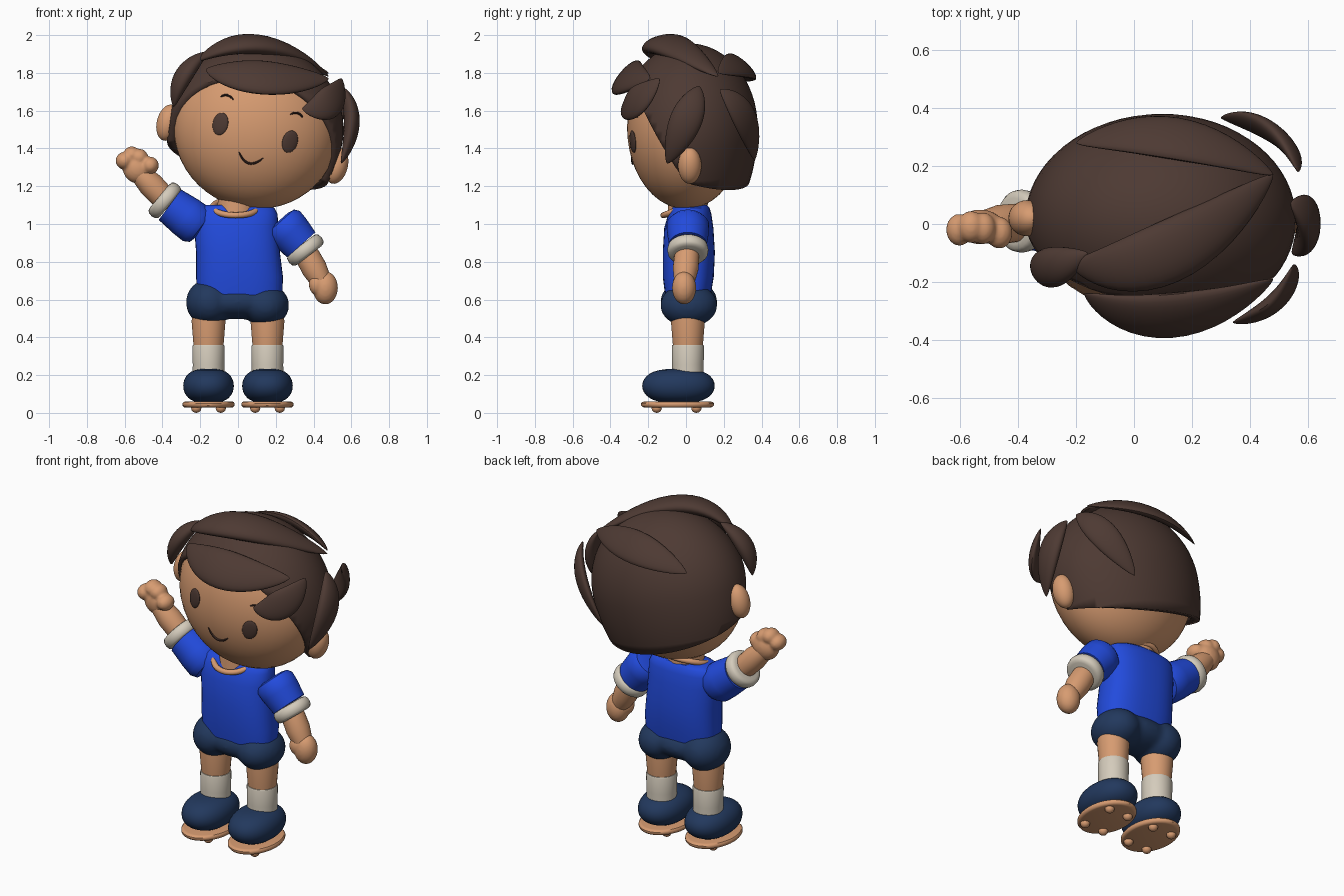
import bpy, bmesh, math
from mathutils import Vector, Matrix

if "Cube" in bpy.data.objects:
    bpy.data.objects.remove(bpy.data.objects["Cube"])

def material(name, rgb):
    m = bpy.data.materials.new(name)
    m.diffuse_color = (*rgb, 1)
    m.use_nodes = True
    m.node_tree.nodes["Principled BSDF"].inputs["Base Color"].default_value = m.diffuse_color
    return m

SKIN = material("skin", (0.68, 0.33, 0.165))
HAIR = material("dark_brown", (0.075, 0.042, 0.033))
INK = material("ink_brown", (0.04, 0.02, 0.016))
BLUE = material("shirt_blue", (0.016, 0.07, 0.72))
NAVY = material("navy", (0.016, 0.04, 0.11))
CREAM = material("cream", (0.66, 0.60, 0.50))

def finish(bm, name, mat, angle=40):
    bmesh.ops.recalc_face_normals(bm, faces=bm.faces)
    me = bpy.data.meshes.new(name)
    bm.to_mesh(me)
    bm.free()
    me.materials.append(mat)
    me.shade_smooth()
    me.set_sharp_from_angle(angle=math.radians(angle))
    ob = bpy.data.objects.new(name, me)
    bpy.context.collection.objects.link(ob)
    return ob

def add_ball(bm, loc, size, rot=Matrix(), seg=32):
    m = Matrix.Translation(loc) @ rot @ Matrix.Diagonal((*size, 1))
    bmesh.ops.create_uvsphere(bm, u_segments=seg, v_segments=seg // 2, radius=1, matrix=m)

def ball(name, mat, loc, size, rot=Matrix(), seg=32):
    bm = bmesh.new()
    add_ball(bm, loc, size, rot, seg)
    return finish(bm, name, mat)

def blend(name, mat, balls, voxel, passes):
    """Balls melted into one soft surface."""
    bm = bmesh.new()
    for loc, size in balls:
        add_ball(bm, loc, size)
    ob = finish(bm, name, mat, 180)
    mod = ob.modifiers.new("blend", 'REMESH')
    mod.mode = 'VOXEL'
    mod.voxel_size = voxel
    mod.use_smooth_shade = True
    mod = ob.modifiers.new("soften", 'SMOOTH')
    mod.iterations = passes

def loft(name, mat, rings, n=28, power=1.0):
    """Skin rings given as (centre, half-axis u, half-axis v)."""
    bm = bmesh.new()
    loops = []
    for c, u, v in rings:
        loop = []
        for i in range(n):
            a = 2 * math.pi * i / n
            ca, sa = math.cos(a), math.sin(a)
            x = math.copysign(abs(ca) ** power, ca)
            y = math.copysign(abs(sa) ** power, sa)
            loop.append(bm.verts.new(Vector(c) + u * x + v * y))
        loops.append(loop)
    for p, q in zip(loops, loops[1:]):
        for i in range(n):
            j = (i + 1) % n
            bm.faces.new((p[i], p[j], q[j], q[i]))
    bm.faces.new(loops[0])
    bm.faces.new(loops[-1])
    return finish(bm, name, mat)

def tube(name, mat, a, b, profile):
    """Round part from a to b with (fraction, radius) profile."""
    a, b = Vector(a), Vector(b)
    u = (b - a).orthogonal().normalized()
    v = (b - a).normalized().cross(u)
    return loft(name, mat, [(a.lerp(b, t), u * r, v * r) for t, r in profile])

HEAD_C = Vector((0.098, 0, 1.51))
TILT = Matrix.Rotation(0.25, 4, 'Y')
HEAD = Matrix.Translation(HEAD_C) @ TILT

def lock(name, mat, a, mid, c, wide, thick, n=24, taper=0.7, steps=24):
    """Pointed flat strand curving through three points around the head."""
    a, mid, c = Vector(a), Vector(mid), Vector(c)
    k = 2 * mid - (a + c) / 2
    rings = []
    for i in range(steps + 1):
        t = 0.5 - 0.5 * math.cos(math.pi * i / steps)
        p = a * (1 - t) ** 2 + k * 2 * t * (1 - t) + c * t * t
        d = ((k - a) * (1 - t) + (c - k) * t).normalized()
        nrm = p - HEAD_C
        nrm = (nrm - d * nrm.dot(d)).normalized()
        s = max(math.sin(math.pi * t), 0.0004) ** taper
        rings.append((p, d.cross(nrm) * wide * s, nrm * thick * s))
    return loft(name, mat, rings, n)

# Head and ears
ball("head", SKIN, HEAD_C, (0.44, 0.312, 0.43), TILT, 48)
for s, side in ((-1, "left"), (1, "right")):
    ball(side + "_ear", SKIN, HEAD @ Vector((s * 0.46, 0.02, -0.09)), (0.06, 0.062, 0.098), TILT)

# Face details lying on the head surface
def face_point(x, z):
    return Vector((x, -0.312 * math.sqrt(1 - (x / 0.44) ** 2 - (z / 0.43) ** 2), z))

for s, side in ((-1, "left"), (1, "right")):
    p = face_point(s * 0.19, -0.028)
    nrm = Vector((p.x / 0.44 ** 2, p.y / 0.312 ** 2, p.z / 0.43 ** 2))
    rot = TILT @ nrm.to_track_quat('-Y', 'Z').to_matrix().to_4x4()
    ball(side + "_eye", HAIR, HEAD @ p, (0.043, 0.012, 0.06), rot)
    arc = [HEAD @ face_point(s * 0.19 + x, z) for x, z in ((-0.034, 0.112), (0, 0.128), (0.034, 0.112))]
    lock(side + "_eyebrow", INK, *arc, 0.006, 0.008, 8, 0.25)
lock("mouth", INK, *[HEAD @ face_point(x, z) for x, z in ((-0.058, -0.147), (0.008, -0.192), (0.074, -0.147))],
     0.006, 0.009, 8, 0.25)

# Hair cap: egg shell trimmed along the face and the nape
bm = bmesh.new()
add_ball(bm, (0, 0, 0), (1, 1, 1), seg=64)
for v in bm.verts:
    z = v.co.z
    v.co = Vector((v.co.x * 0.462, v.co.y * 0.365 + 0.015, z * (0.445 if z > 0 else 0.62)))
for co, no in (((0, 0, -0.19), (0, 0.85, 0.53)), ((0, 0, -0.19), (0, 0.29, 0.957))):
    geom = bm.verts[:] + bm.edges[:] + bm.faces[:]
    bmesh.ops.bisect_plane(bm, geom=geom, plane_co=co, plane_no=no, clear_inner=True)
bm.transform(HEAD)
cap = finish(bm, "hair_cap", HAIR)
shell = cap.modifiers.new("thickness", 'SOLIDIFY')
shell.thickness = 0.05
shell.offset = -1

# Hair locks: start, middle, end, half width, half thickness
for name, a, m, c, w, t in (
    ("top_swoop", (-0.22, -0.14, 1.86), (0.11, -0.10, 1.95), (0.48, 0.17, 1.78), 0.11, 0.05),
    ("fringe", (-0.17, -0.24, 1.82), (0.13, -0.315, 1.775), (0.48, -0.19, 1.77), 0.112, 0.04),
    ("left_temple_lock", (-0.34, -0.15, 1.62), (-0.285, -0.15, 1.79), (-0.16, -0.10, 1.91), 0.07, 0.045),
    ("right_temple_lock", (0.34, -0.34, 1.61), (0.485, -0.27, 1.645), (0.55, -0.14, 1.77), 0.085, 0.03),
    ("right_side_lock", (0.54, 0.07, 1.73), (0.602, 0.0, 1.55), (0.545, -0.10, 1.32), 0.085, 0.042),
    ("back_right_lock", (0.565, 0.18, 1.71), (0.485, 0.31, 1.56), (0.30, 0.365, 1.34), 0.08, 0.03),
    ("back_lock", (0.48, 0.17, 1.80), (0.14, 0.295, 1.835), (-0.2, 0.28, 1.76), 0.095, 0.03),
):
    lock(name, HAIR, a, m, c, w, t)

# Neck, shirt and collar
tube("neck", SKIN, (-0.01, 0.01, 1.0), (0.0, 0.01, 1.18), ((0, 0.11), (1, 0.1)))
X, Y = Vector((1, 0, 0)), Vector((0, 1, 0))
loft("shirt", BLUE, [((cx, cy, z), X * rx, Y * ry) for z, cx, rx, cy, ry in (
    (0.62, 0.01, 0.225, 0.01, 0.12), (0.72, 0.008, 0.23, 0.012, 0.135), (0.85, 0.0, 0.222, 0.015, 0.138),
    (0.98, -0.01, 0.222, 0.015, 0.13), (1.05, -0.012, 0.222, 0.02, 0.115), (1.085, -0.012, 0.205, 0.025, 0.1),
    (1.1, -0.012, 0.17, 0.025, 0.085))], 40, 0.8)

def ring(name, mat, loc, rot, major, minor):
    bm = bmesh.new()
    rows = []
    for i in range(40):
        a = math.tau * i / 40
        out = Vector((math.cos(a), math.sin(a), 0))
        rows.append([bm.verts.new(Vector(loc) + rot @ (out * (major + minor * math.cos(b * math.tau / 12))
                     + Vector((0, 0, minor * math.sin(b * math.tau / 12))))) for b in range(12)])
    for i in range(40):
        p, q = rows[i], rows[(i + 1) % 40]
        for b in range(12):
            bm.faces.new((p[b], p[b - 1], q[b - 1], q[b]))
    return finish(bm, name, mat)

ring("collar", SKIN, (-0.012, -0.005, 1.088), Matrix.Rotation(0.35, 3, 'X'), 0.122, 0.016)

# Sleeves with cuffs, and forearms
CUFF = ((0, 0.08), (0.06, 0.096), (0.2, 0.105), (0.5, 0.109), (0.8, 0.105), (0.94, 0.096), (1, 0.08))
for side, a, b, c, wrist in (
    ("left", (-0.19, 0.01, 0.975), (-0.36, 0.01, 1.102), (-0.415, 0.01, 1.148), (-0.53, -0.01, 1.28)),
    ("right", (0.22, 0.01, 1.02), (0.335, 0.01, 0.89), (0.378, 0.01, 0.834), (0.45, -0.01, 0.68))):
    tube(side + "_sleeve", BLUE, a, b, ((0, 0.06), (0.05, 0.095), (0.2, 0.113), (0.5, 0.111), (1, 0.1)))
    tube(side + "_cuff", CREAM, b, c, CUFF)
    tube(side + "_forearm", SKIN, b, wrist, ((0, 0.06), (0.3, 0.066), (0.6, 0.068), (0.85, 0.058), (1, 0.05)))

# Hands: raised open hand and lowered closed hand
blend("left_hand", SKIN, [((-0.53, -0.01, 1.295), (0.08, 0.06, 0.08))] + [
    ((x, y, z), (r, r * 1.2, r)) for x, y, z, r in (
        (-0.602, -0.02, 1.335, 0.046), (-0.562, -0.01, 1.365, 0.046),
        (-0.522, -0.015, 1.352, 0.046), (-0.465, -0.03, 1.31, 0.046))], 0.008, 4)
blend("right_hand", SKIN, [((0.462, -0.01, 0.662), (0.067, 0.064, 0.088)),
                           ((0.415, -0.03, 0.68), (0.04, 0.042, 0.055))], 0.008, 4)

# Shorts: two puffed legs blended into the hips
blend("shorts", NAVY, (((0, 0.015, 0.59), (0.24, 0.142, 0.095)),
                       ((-0.15, 0.015, 0.585), (0.126, 0.152, 0.125)),
                       ((0.145, 0.015, 0.57), (0.126, 0.152, 0.115))), 0.014, 8)

# Legs, socks, shoes, soles and studs
for s, side in ((-1, "left"), (1, "right")):
    x = s * 0.156
    tube(side + "_leg", SKIN, (x, 0.01, 0.25), (x, 0.01, 0.56), ((0, 0.07), (0.35, 0.08), (0.75, 0.09), (1, 0.085)))
    tube(side + "_sock", CREAM, (x, 0.01, 0.15), (x, 0.01, 0.362),
         ((0, 0.085), (0.5, 0.084), (0.95, 0.086), (0.99, 0.083), (1, 0.075)))
    rings = []
    for i in range(17):
        a = math.pi * (i / 16 - 0.5)
        r = max(math.cos(a), 0.02) ** 0.65
        rings.append(((x, -0.04, 0.143 + 0.09 * math.sin(a)), X * 0.134 * r, Y * 0.192 * r))
    loft(side + "_shoe", NAVY, rings, 40, 0.92)
    loft(side + "_sole", SKIN, [((x, -0.045, z), X * 0.138 * k, Y * 0.193 * k) for z, k in (
        (0.028, 0.9), (0.031, 0.96), (0.04, 1), (0.05, 1), (0.058, 0.96), (0.06, 0.9))], 40)
    for i, (dx, y) in enumerate(((-0.065, -0.155), (0.065, -0.155), (-0.065, 0.055), (0.065, 0.055))):
        ball("%s_stud_%d" % (side, i + 1), SKIN, (x + dx, y, 0.025), (0.027, 0.027, 0.025), seg=16)
